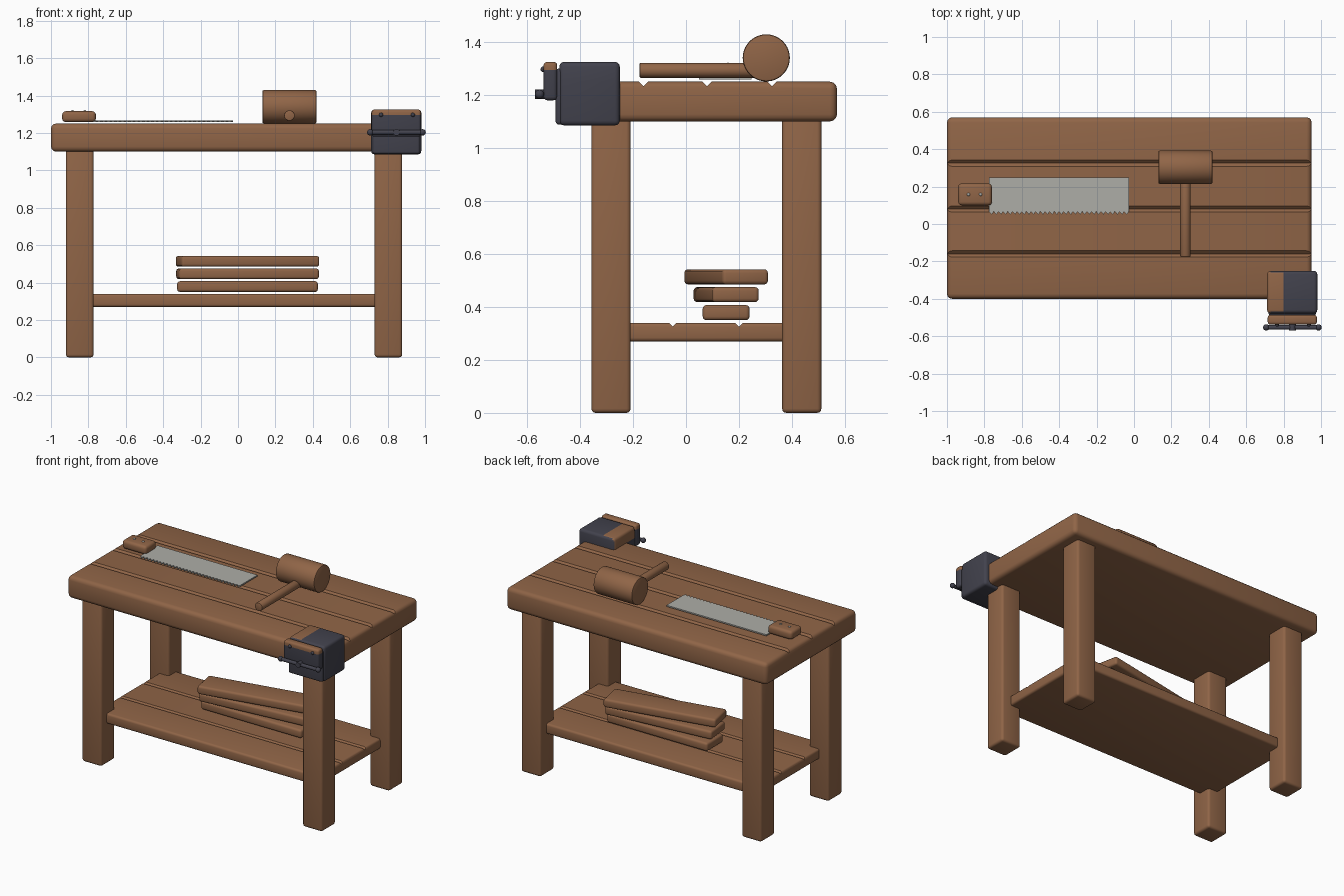
import bpy, bmesh, math
from mathutils import Matrix

if "Cube" in bpy.data.objects:
    bpy.data.objects.remove(bpy.data.objects["Cube"])


def material(name, rgb):
    m = bpy.data.materials.new(name)
    m.diffuse_color = (*rgb, 1)
    m.use_nodes = True
    m.node_tree.nodes["Principled BSDF"].inputs["Base Color"].default_value = m.diffuse_color
    return m


WOOD = material("brown wood", (0.28, 0.13, 0.063))
IRON = material("dark iron", (0.055, 0.055, 0.075))
STEEL = material("light steel", (0.42, 0.42, 0.39))


def make(name, bm, *mats):
    bmesh.ops.recalc_face_normals(bm, faces=bm.faces[:])
    me = bpy.data.meshes.new(name)
    bm.to_mesh(me)
    bm.free()
    ob = bpy.data.objects.new(name, me)
    bpy.context.collection.objects.link(ob)
    for m in mats:
        me.materials.append(m)
    return ob


def smooth(ob, angle=40):
    bpy.ops.object.select_all(action='DESELECT')
    ob.select_set(True)
    bpy.context.view_layer.objects.active = ob
    bpy.ops.object.shade_smooth_by_angle(angle=math.radians(angle))
    return ob


def box_mesh(x0, x1, y0, y1, z0, z1, r=0.015, turn=0.0):
    """Rounded box, optionally turned about its own vertical axis."""
    bm = bmesh.new()
    bmesh.ops.create_cube(bm, size=1)
    bmesh.ops.scale(bm, vec=(x1 - x0, y1 - y0, z1 - z0), verts=bm.verts)
    if r:
        bmesh.ops.bevel(bm, geom=bm.edges[:], offset=r, segments=3, profile=0.5, affect='EDGES')
    bmesh.ops.rotate(bm, verts=bm.verts, matrix=Matrix.Rotation(turn, 3, 'Z'))
    bmesh.ops.translate(bm, verts=bm.verts, vec=((x0 + x1) / 2, (y0 + y1) / 2, (z0 + z1) / 2))
    return bm


def box(name, mat, *dims, r=0.015, turn=0.0):
    return smooth(make(name, box_mesh(*dims, r=r, turn=turn), mat))


def rod(name, mat, axis, centre, radius, length, r=0.0, seg=32):
    bm = bmesh.new()
    bmesh.ops.create_cone(bm, cap_ends=True, segments=seg, radius1=radius, radius2=radius, depth=length)
    if r:
        rim = [e for e in bm.edges if abs(e.verts[0].co.z - e.verts[1].co.z) < 1e-5]
        bmesh.ops.bevel(bm, geom=rim, offset=r, segments=2, profile=0.5, affect='EDGES')
    rot = Matrix.Rotation(math.pi / 2, 3, 'Y' if axis == 'x' else 'X')
    bmesh.ops.rotate(bm, verts=bm.verts, matrix=rot)
    bmesh.ops.translate(bm, verts=bm.verts, vec=centre)
    return smooth(make(name, bm, mat))


def ball(name, mat, centre, radius):
    bm = bmesh.new()
    bmesh.ops.create_uvsphere(bm, u_segments=16, v_segments=10, radius=radius)
    bmesh.ops.translate(bm, verts=bm.verts, vec=centre)
    return smooth(make(name, bm, mat))


def planked_slab(name, dims, grooves, size, r):
    """Rounded slab with V grooves along x in its top face."""
    ob = make(name, box_mesh(*dims, r=r), WOOD)
    bm = bmesh.new()
    for y in grooves:
        new = bmesh.ops.create_cube(bm, size=1)['verts']
        bmesh.ops.scale(bm, vec=(3, size * 1.414, size * 1.414), verts=new)
        bmesh.ops.rotate(bm, verts=new, matrix=Matrix.Rotation(math.pi / 4, 3, 'X'))
        bmesh.ops.translate(bm, verts=new, vec=(0, y, dims[5]))
    cutter = make(name + "_groove_cutter", bm, WOOD)
    cutter.hide_render = True
    mod = ob.modifiers.new("grooves", 'BOOLEAN')
    mod.operation, mod.object, mod.solver = 'DIFFERENCE', cutter, 'EXACT'
    deps = bpy.context.evaluated_depsgraph_get()
    me = bpy.data.meshes.new_from_object(ob.evaluated_get(deps))
    ob.modifiers.clear()
    ob.data = me
    bpy.data.objects.remove(cutter)
    return smooth(ob)


# Bench: top, shelf and legs
planked_slab("bench_top", (-1, 0.95, -0.40, 0.57, 1.10, 1.25), (-0.16, 0.08, 0.325), 0.017, 0.027)
planked_slab("lower_shelf", (-0.85, 0.81, -0.30, 0.45, 0.27, 0.34), (-0.05, 0.20), 0.014, 0.014)
for side, x in (("left", -0.92), ("right", 0.73)):
    for end, y in (("front", -0.357), ("back", 0.363)):
        box(f"{end}_{side}_leg", WOOD, x, x + 0.148, y, y + 0.148, 0, 1.115, r=0.016)

# Stack of boards on the shelf
for i, (z, deg) in enumerate(((0.35, 0), (0.418, 5.5), (0.485, 11.3))):
    box(f"stacked_board_{i + 1}", WOOD, -0.325, 0.427, 0.063, 0.24, z, z + 0.057, r=0.014,
        turn=math.radians(deg))

# Saw: toothed blade, handle and rivets
bm = bmesh.new()
teeth, x0, x1 = 30, -0.775, -0.028
pts = [(x1, 0.248), (x0, 0.248)]
for i in range(teeth + 1):
    x = x0 + (x1 - x0) * i / teeth
    pts.append((x, 0.066))
    if i < teeth:
        pts.append((x + 0.6 * (x1 - x0) / teeth, 0.05))
face = bm.faces.new([bm.verts.new((x, y, 1.258)) for x, y in pts])
top = bmesh.ops.extrude_face_region(bm, geom=[face])['geom']
bmesh.ops.translate(bm, verts=[v for v in top if isinstance(v, bmesh.types.BMVert)], vec=(0, 0, 0.009))
make("saw_blade", bm, STEEL)
box("saw_handle", WOOD, -0.94, -0.76, 0.10, 0.217, 1.258, 1.316, r=0.018)
for x in (-0.885, -0.82):
    ball("saw_rivet", STEEL, (x, 0.158, 1.313), 0.009)

# Mallet
rod("mallet_head", WOOD, 'x', (0.275, 0.303, 1.34), 0.089, 0.29, r=0.008, seg=40)
rod("mallet_handle", WOOD, 'y', (0.275, 0.06, 1.293), 0.028, 0.47, r=0.004)

# Vise body: iron with a bare wooden patch on its inner upper side
bm = box_mesh(0.712, 0.98, -0.478, -0.25, 1.085, 1.325, r=0.018)
for co, no in (((0.80, 0, 0), (1, 0, 0.0)), ((0, 0, 1.25), (0, 0, 1))):
    bmesh.ops.bisect_plane(bm, geom=bm.verts[:] + bm.edges[:] + bm.faces[:], plane_co=co, plane_no=no)
bm.normal_update()
for f in bm.faces:
    c = f.calc_center_median()
    f.material_index = int(c.x < 0.80 and c.z > 1.25 and abs(f.normal.y) < 0.7)
smooth(make("vise_body", bm, IRON, WOOD))

# Vise front: lower iron plate, movable jaw with wooden top edge
box("vise_lower_plate", IRON, 0.72, 0.972, -0.492, -0.46, 1.088, 1.30, r=0.012)
bm = box_mesh(0.715, 0.978, -0.538, -0.486, 1.18, 1.325, r=0.014)
bmesh.ops.bisect_plane(bm, geom=bm.verts[:] + bm.edges[:] + bm.faces[:],
                       plane_co=(0, 0, 1.295), plane_no=(0, 0, 1))
for f in bm.faces:
    f.material_index = int(f.calc_center_median().z > 1.295)
smooth(make("vise_jaw", bm, IRON, WOOD))
for x in (0.765, 0.935):
    ball("vise_bolt", IRON, (x, -0.538, 1.297), 0.011)

# Vise screw and turning bar
rod("vise_screw", IRON, 'y', (0.847, -0.545, 1.203), 0.018, 0.05, seg=20)
rod("vise_bar", IRON, 'x', (0.847, -0.553, 1.203), 0.012, 0.29, seg=16)
for x in (0.707, 0.987):
    ball("vise_bar_knob", IRON, (x, -0.553, 1.203), 0.017)
